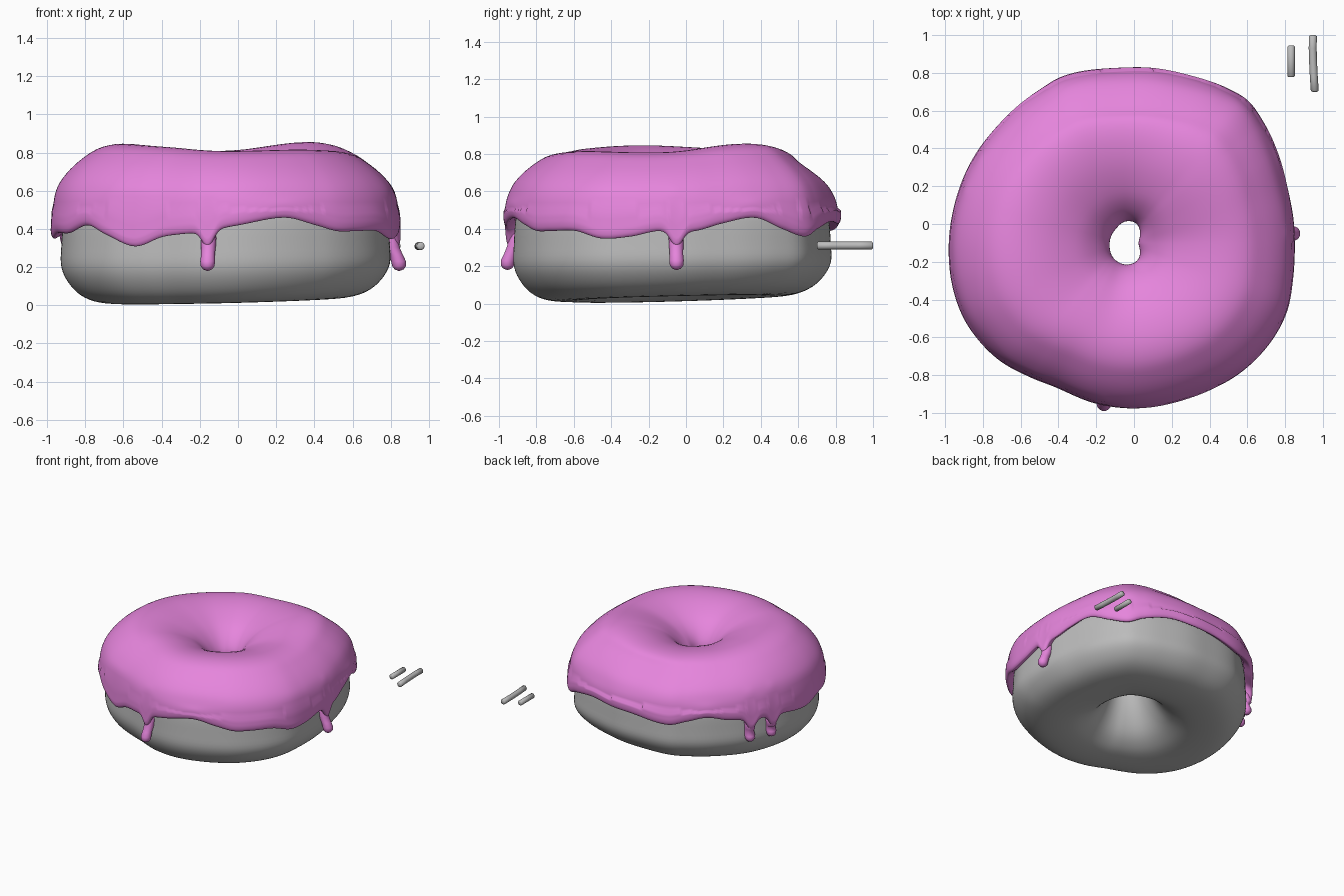
import bpy, bmesh, math
from mathutils import Vector

if "Cube" in bpy.data.objects:
    bpy.data.objects.remove(bpy.data.objects["Cube"])

CX, CY = -0.05, -0.10          # axis of the ring
TAU = 2 * math.pi

def material(name, col):
    m = bpy.data.materials.new(name)
    m.diffuse_color = (*col, 1)
    m.use_nodes = True
    m.node_tree.nodes["Principled BSDF"].inputs["Base Color"].default_value = m.diffuse_color
    return m

PINK = material("pink icing", (0.79, 0.235, 0.72))
GREY = material("plain grey", (0.5, 0.5, 0.5))

# icing rim seen from above (x, y) with the height of its lower edge
RIM = [(.85, -.15, .39), (.84, .05, .39), (.81, .2, .43), (.76, .38, .46), (.69, .53, .40), (.605, .65, .36),
       (.5, .715, .40), (.3, .785, .44), (.1, .825, .43), (-.1, .825, .42), (-.38, .78, .39), (-.5, .71, .42),
       (-.62, .62, .45), (-.73, .51, .42), (-.85, .35, .40), (-.95, .1, .38), (-.98, -.15, .35),
       (-.96, -.33, .38), (-.9, -.5, .38), (-.8, -.64, .42), (-.7, -.73, .37), (-.55, -.81, .31),
       (-.4, -.87, .36), (-.2, -.95, .385), (0, -.975, .42), (.25, -.935, .46), (.42, -.87, .42),
       (.53, -.81, .39), (.63, -.73, .39), (.74, -.6, .39), (.81, -.46, .35), (.84, -.3, .36)]
HOLE = [(.025, -.1), (.015, 0), (-.04, .015), (-.1, -.03), (-.13, -.11), (-.1, -.19), (-.04, -.215), (.02, -.19)]
# angle in degrees: height of the icing ridge, slope of the outer shoulder
CREST = [(0, .81, .04), (45, .855, .05), (90, .81, .09), (135, .815, .05), (165, .835, .03),
         (195, .846, .03), (230, .83, .03), (265, .808, .03), (310, .815, .04)]

def periodic(pairs):
    """Smooth periodic curve through (angle, value) pairs."""
    p = sorted((a % TAU, v) for a, v in pairs)
    n = len(p)
    def at(i):
        return p[i % n][0] + TAU * (i // n), p[i % n][1]
    def f(t):
        t %= TAU
        i = max((k for k in range(-1, n) if at(k)[0] <= t))
        (a0, v0), (a1, v1), (a2, v2), (a3, v3) = (at(i + k) for k in (-1, 0, 1, 2))
        h = a2 - a1
        s = (t - a1) / h
        m1, m2 = (v2 - v0) / (a2 - a0) * h, (v3 - v1) / (a3 - a1) * h
        return ((2*s**3 - 3*s*s + 1) * v1 + (s**3 - 2*s*s + s) * m1
                + (3*s*s - 2*s**3) * v2 + (s**3 - s*s) * m2)
    return f

def polar(x, y):
    return math.atan2(y - CY, x - CX), math.hypot(x - CX, y - CY)

rim_r = periodic([polar(x, y) for x, y, z in RIM])
rim_z = periodic([(polar(x, y)[0], z) for x, y, z in RIM])
hole_r = periodic([polar(x, y) for x, y in HOLE])
crest = periodic([(math.radians(a), h) for a, h, k in CREST])
slope = periodic([(math.radians(a), k) for a, h, k in CREST])

def spline(pts, closed, sub=4):
    """Catmull-Rom samples through 2D points."""
    n, out = len(pts), []
    get = (lambda i: pts[i % n]) if closed else (lambda i: pts[min(max(i, 0), n - 1)])
    for i in range(n if closed else n - 1):
        a, b, c, d = (get(i + k) for k in (-1, 0, 1, 2))
        for k in range(sub):
            s = k / sub
            out.append(tuple(.5 * (2*b[j] + (c[j] - a[j]) * s + (2*a[j] - 5*b[j] + 4*c[j] - d[j]) * s*s
                                   + (3*b[j] - a[j] - 3*c[j] + d[j]) * s**3) for j in (0, 1)))
    return out if closed else out + [pts[-1]]

def sweep(bm, rings, close_profile, close_rings=True):
    """Skin a list of equal point rings with quads."""
    vs = [[bm.verts.new(p) for p in r] for r in rings]
    n, m = len(vs), len(vs[0])
    for i in range(n if close_rings else n - 1):
        for j in range(m if close_profile else m - 1):
            q, k = vs[(i + 1) % n], (j + 1) % m
            bm.faces.new((vs[i][j], q[j], q[k], vs[i][k]))
    return vs

def finish(bm, name, mat):
    bmesh.ops.recalc_face_normals(bm, faces=bm.faces)
    for f in bm.faces:
        f.smooth = True
    me = bpy.data.meshes.new(name)
    bm.to_mesh(me)
    bm.free()
    me.materials.append(mat)
    ob = bpy.data.objects.new(name, me)
    bpy.context.collection.objects.link(ob)

def place(t, f, z, out, gap):
    """Point at angle t, section fraction f; the hole's shape fades outwards."""
    r0 = gap + .105 + (hole_r(t) - .105) * max(0, min(1, 1 - f)) ** 4
    shoulder = math.exp(-((f - .84) / .13) ** 2) if z > .5 else 0
    r = r0 + (rim_r(t) - out - r0) * (f - slope(t) * shoulder)
    z += max(0, z - .5) / .33 * (crest(t) - .83)
    return CX + r * math.cos(t), CY + r * math.sin(t), z

# dough ring: closed section, fraction 0 = hole wall, 1 = outer wall
DOUGH = [(0, .5), (.06, .3), (.18, .14), (.33, .06), (.5, .032), (.7, .033), (.84, .063), (.94, .125), (1, .21),
         (1, .32), (.98, .48), (.91, .62), (.78, .73), (.58, .78), (.4, .76), (.2, .69), (.06, .6)]
section = spline(DOUGH, True)
bm = bmesh.new()
rings = []
for i in range(180):
    ring = []
    for f, z in section:
        x, y, z = place(TAU * i / 180, f, z, .055, .02)
        ring.append((x, y, max(z + .028 * (x + y) * max(0, 1 - z / .35), 0)))
    rings.append(ring)
sweep(bm, rings, True)
finish(bm, "dough_ring", GREY)

# icing: shell over the dough with a wavy lower edge and drips (angle, bottom, inset)
DRIPS = [(polar(x, y)[0], b, o) for x, y, b, o in ((-.16, -.96, .18, 0), (.85, -.05, .18, 0),
                                                   (-.85, .36, .21, .035), (-.94, .19, .21, .035))]
def edge_z(t):
    z = rim_z(t)
    for d, b, o in DRIPS:
        w = (t - d + math.pi) % TAU - math.pi
        z -= .085 * math.exp(-(w / .05) ** 2)
    return z

bm = bmesh.new()
rings = []
for i in range(480):
    t = TAU * i / 480
    e = edge_z(t)
    prof = spline([(.08, .46), (.01, .48), (0, .53), (.02, .6), (.09, .68), (.2, .75), (.38, .81), (.56, .83),
                   (.72, .805), (.85, .745), (.94, .66), (.985, .57), (1, e + .07), (1, e + .03),
                   (.99, e + .006), (.97, e), (.92, e + .03)], False)
    rings.append([place(t, f, z, 0, 0) for f, z in prof])
sweep(bm, rings, False)

for d, bot, inset in DRIPS:
    top = rim_z(d)
    cols = [(top + .02, .03, -.06), (top - .04, .04, -.05), (top - .085, .038, -.041), (bot + .085, .036, -.022 - inset),
            (bot + .05, .039, -.008 - inset), (bot + .025, .036, -.005 - inset), (bot + .008, .024, -.005 - inset),
            (bot, .004, -.005 - inset)]
    rr = []
    for z, rad, off in cols:
        r = rim_r(d) + off
        c = Vector((CX + r * math.cos(d), CY + r * math.sin(d), z))
        rr.append([c + Vector((math.cos(a), math.sin(a), 0)) * rad for a in (TAU * k / 20 for k in range(20))])
    vs = sweep(bm, rr, True, False)
    bm.faces.new(vs[0])
    bm.faces.new(vs[-1])
finish(bm, "icing", PINK)

# two loose sprinkles lying behind the ring, the longer one slightly bent
def sprinkle(name, path, rad):
    bm = bmesh.new()
    (x0, y0), (x1, y1) = path[0], path[-1]
    rows = [(x0, y0, .6 * rad)] + [(x, y + (.006 if i == 0 else -.006 if i == len(path) - 1 else 0), rad)
            for i, (x, y) in enumerate(path)] + [(x1, y1, .6 * rad)]
    vs = sweep(bm, [[(x + r * math.cos(a), y, .31 + r * math.sin(a)) for a in (TAU * k / 20 for k in range(20))]
                    for x, y, r in rows], True, False)
    bm.faces.new(vs[0])
    bm.faces.new(vs[-1])
    finish(bm, name, GREY)

sprinkle("short_sprinkle", [(.832, .777), (.832, .945)], .02)
sprinkle("long_sprinkle", [(.957, .70), (.952, .78), (.948, .86), (.946, .93), (.947, 1.0)], .021)
